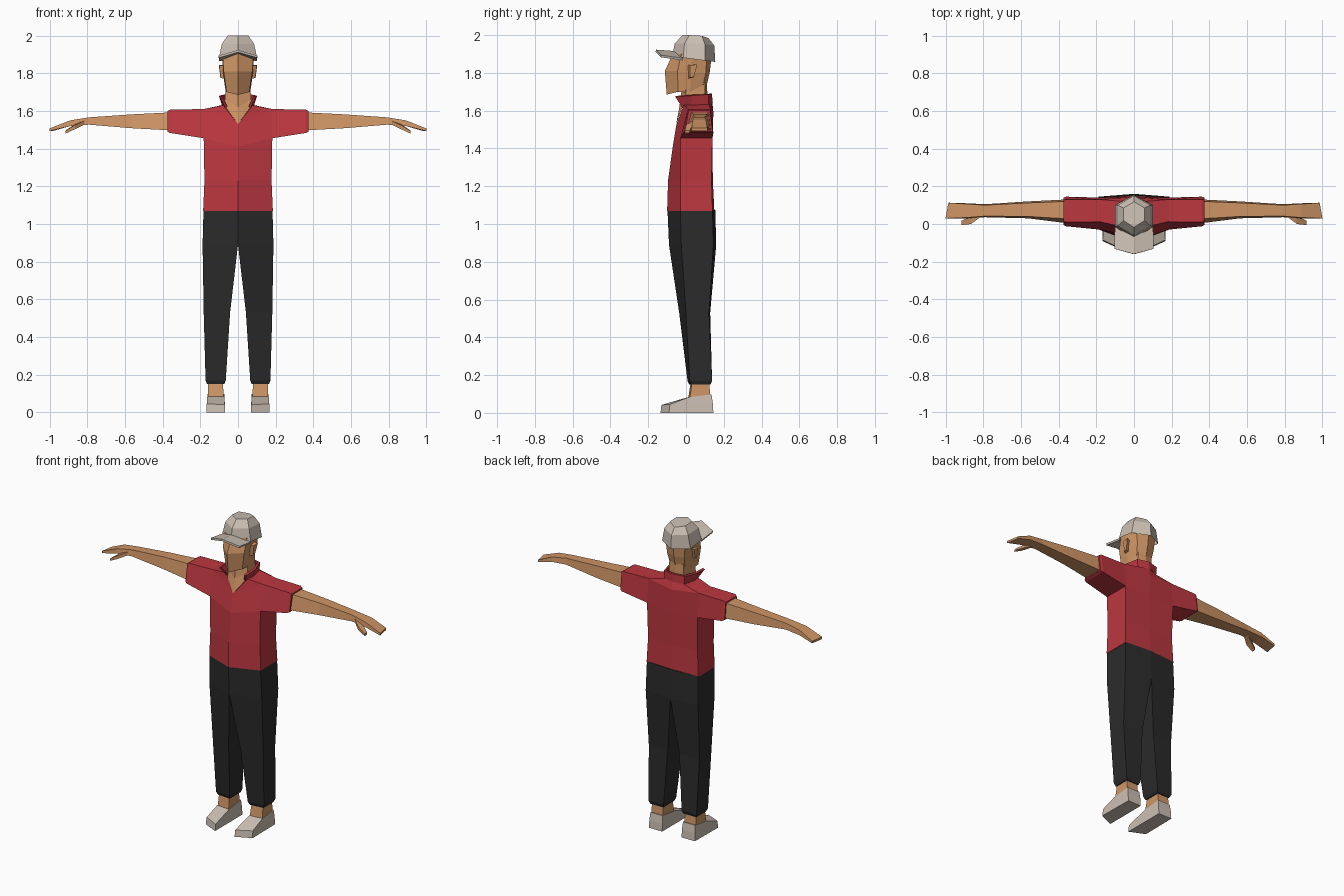
import bpy, bmesh


def material(name, r, g, b):
    m = bpy.data.materials.new(name)
    m.diffuse_color = (r, g, b, 1)
    return m


RED = material("shirt red", 0.50, 0.038, 0.05)
SKIN = material("skin tan", 0.62, 0.30, 0.13)
DARK = material("trouser charcoal", 0.024, 0.024, 0.024)
GREY = material("warm grey", 0.60, 0.52, 0.45)


def loft(name, mat, rings, closed=True, cap_start=True, cap_end=True, thick=0):
    """Skin a list of equally long point rings into a flat-shaded mesh."""
    bm = bmesh.new()
    rows = [[bm.verts.new(p) for p in ring] for ring in rings]
    n = len(rows[0])
    for a, b in zip(rows, rows[1:]):
        for i in range(n if closed else n - 1):
            j = (i + 1) % n
            bm.faces.new((a[i], a[j], b[j], b[i]))
    if closed and cap_start:
        bm.faces.new(rows[0])
    if closed and cap_end:
        bm.faces.new(rows[-1])
    bmesh.ops.remove_doubles(bm, verts=bm.verts, dist=0.0005)
    bmesh.ops.recalc_face_normals(bm, faces=bm.faces)
    me = bpy.data.meshes.new(name)
    bm.to_mesh(me)
    bm.free()
    me.materials.append(mat)
    ob = bpy.data.objects.new(name, me)
    bpy.context.collection.objects.link(ob)
    if thick:
        mod = ob.modifiers.new("thickness", "SOLIDIFY")
        mod.thickness, mod.offset = thick, 0
    return ob


def whole(half):
    """Complete a half ring that starts and ends on the centre line."""
    return half + [(-x, y, z) for x, y, z in reversed(half[1:-1])]


def pair(name, mat, rings, **kw):
    for side, s in (("left", 1), ("right", -1)):
        loft(f"{side}_{name}", mat,
             [[(s * x, y, z) for x, y, z in r] for r in rings], **kw)


def section_x(x, pts):
    return [(x, y, z) for y, z in pts]


# Shirt body with an open V at the neck
loft("shirt_body", RED, [whole(h) for h in (
    [(0, -.10, 1.07), (.185, -.03, 1.07), (.185, .14, 1.07), (0, .15, 1.07)],
    [(0, -.095, 1.23), (.178, -.03, 1.23), (.178, .135, 1.23), (0, .142, 1.23)],
    [(0, -.07, 1.41), (.182, -.03, 1.455), (.182, .14, 1.455), (0, .14, 1.43)],
    [(0, -.05, 1.53), (.182, .012, 1.61), (.182, .13, 1.61), (0, .145, 1.59)],
    [(0, -.05, 1.53), (.078, -.012, 1.63), (.065, .12, 1.635), (0, .14, 1.64)],
)], cap_end=False)

# Sleeves, with the cuff edge turned in
pair("sleeve", RED, [
    section_x(.18, [(-.03, 1.455), (.012, 1.61), (.13, 1.61), (.14, 1.455)]),
    section_x(.36, [(-.012, 1.483), (.01, 1.607), (.13, 1.607), (.145, 1.483)]),
    section_x(.374, [(-.006, 1.49), (.014, 1.60), (.127, 1.60), (.14, 1.49)]),
], cap_start=False)

# Open collar flaring outwards
collar = [[(.062, -.02, 1.62), (.078, .03, 1.63), (.065, .115, 1.635), (0, .135, 1.64)],
          [(.09, -.055, 1.675), (.095, .03, 1.682), (.07, .115, 1.687), (0, .13, 1.69)]]
loft("collar", RED, [h + [(-x, y, z) for x, y, z in reversed(h[:-1])] for h in collar],
     closed=False, thick=.014)

# Neck, filling the V of the shirt
loft("neck", SKIN, [whole(h) for h in (
    [(0, -.052, 1.53), (.074, -.014, 1.63), (.06, .11, 1.63), (0, .125, 1.63)],
    [(0, -.035, 1.62), (.07, -.003, 1.66), (.055, .10, 1.66), (0, .115, 1.66)],
    [(0, -.02, 1.73), (.065, .0, 1.73), (.05, .10, 1.75), (0, .11, 1.75)],
)])

# Head
loft("head", SKIN, [whole(h) for h in (
    [(0, -.102, 1.685), (.06, -.042, 1.70), (.065, .02, 1.70), (.055, .09, 1.735), (0, .11, 1.735)],
    [(0, -.112, 1.81), (.076, -.045, 1.81), (.08, .03, 1.80), (.062, .105, 1.80), (0, .125, 1.80)],
    [(0, -.07, 1.90), (.082, -.025, 1.90), (.085, .03, 1.89), (.07, .11, 1.88), (0, .135, 1.88)],
)])

# Ears
pair("ear", SKIN, [
    [(.07, .005, 1.84), (.07, .05, 1.845), (.07, .035, 1.775), (.07, .01, 1.77)],
    [(.10, .02, 1.84), (.102, .06, 1.845), (.094, .042, 1.78), (.092, .02, 1.775)],
])

# Six-sided cap and its folded brim
loft("cap_crown", GREY, [whole(h) for h in (
    [(0, -.07, 1.90), (.102, -.015, 1.88), (.102, .10, 1.865), (0, .155, 1.858)],
    [(0, -.06, 1.955), (.085, -.008, 1.957), (.085, .10, 1.952), (0, .15, 1.945)],
    [(0, -.018, 2.0), (.055, .018, 2.0), (.055, .085, 1.996), (0, .118, 1.985)],
)], cap_start=False)
loft("cap_brim", GREY, [
    [(-.1, -.015, 1.872), (0, -.065, 1.91), (.1, -.015, 1.872)],
    [(-.102, -.132, 1.888), (0, -.16, 1.917), (.102, -.132, 1.888)],
], closed=False, thick=.012)

# Arms tapering into flat hands
pair("arm", SKIN, [
    section_x(.36, [(.005, 1.497), (.028, 1.592), (.12, 1.592), (.13, 1.497)]),
    section_x(.56, [(.03, 1.508), (.04, 1.582), (.112, 1.582), (.12, 1.508)]),
    section_x(.79, [(.036, 1.527), (.042, 1.566), (.10, 1.566), (.105, 1.527)]),
    section_x(.89, [(.03, 1.52), (.034, 1.55), (.106, 1.55), (.11, 1.52)]),
    [(1.0, .03, 1.493), (1.0, .03, 1.507), (.985, .113, 1.507), (.985, .113, 1.493)],
], cap_start=False)
pair("thumb", SKIN, [
    section_x(.81, [(.04, 1.53), (.04, 1.55), (.075, 1.55), (.075, 1.53)]),
    section_x(.865, [(.0, 1.503), (.0, 1.525), (.04, 1.53), (.04, 1.51)]),
    section_x(.915, [(-.006, 1.48), (-.006, 1.494), (.018, 1.496), (.018, 1.482)]),
])

# Trousers: hips and two tapered legs
loft("trouser_hips", DARK, [whole(h) for h in (
    [(0, -.098, 1.075), (.183, -.03, 1.075), (.183, .14, 1.075), (0, .155, 1.075)],
    [(0, -.09, .89), (.188, -.025, .89), (.188, .145, .89), (0, .16, .89)],
)], cap_end=False)


def leg_ring(z, xi, xo, fi, fo, bo, bi):
    return [(xi, fi, z), (xo, fo, z), (xo, bo, z), (xi, bi, z)]


pair("trouser_leg", DARK, [
    leg_ring(.89, 0, .188, -.09, -.025, .145, .16),
    leg_ring(.53, .042, .182, -.036, .0, .122, .128),
    leg_ring(.17, .065, .172, .008, .02, .138, .138),
    leg_ring(.15, .073, .164, .018, .028, .13, .13),
], cap_start=False)

# Ankles
pair("ankle", SKIN, [
    leg_ring(.16, .08, .158, .025, .032, .122, .122),
    leg_ring(.08, .076, .16, .012, .02, .13, .13),
])

# Shoes with slanted toes
pair("shoe", GREY, [
    [(.07, -.135, 0), (.168, -.09, 0), (.165, .145, 0), (.07, .145, 0)],
    [(.07, -.13, .042), (.166, -.085, .045), (.164, .142, .05), (.07, .142, .05)],
    [(.073, .01, .083), (.163, .015, .083), (.161, .135, .098), (.073, .135, .098)],
])
